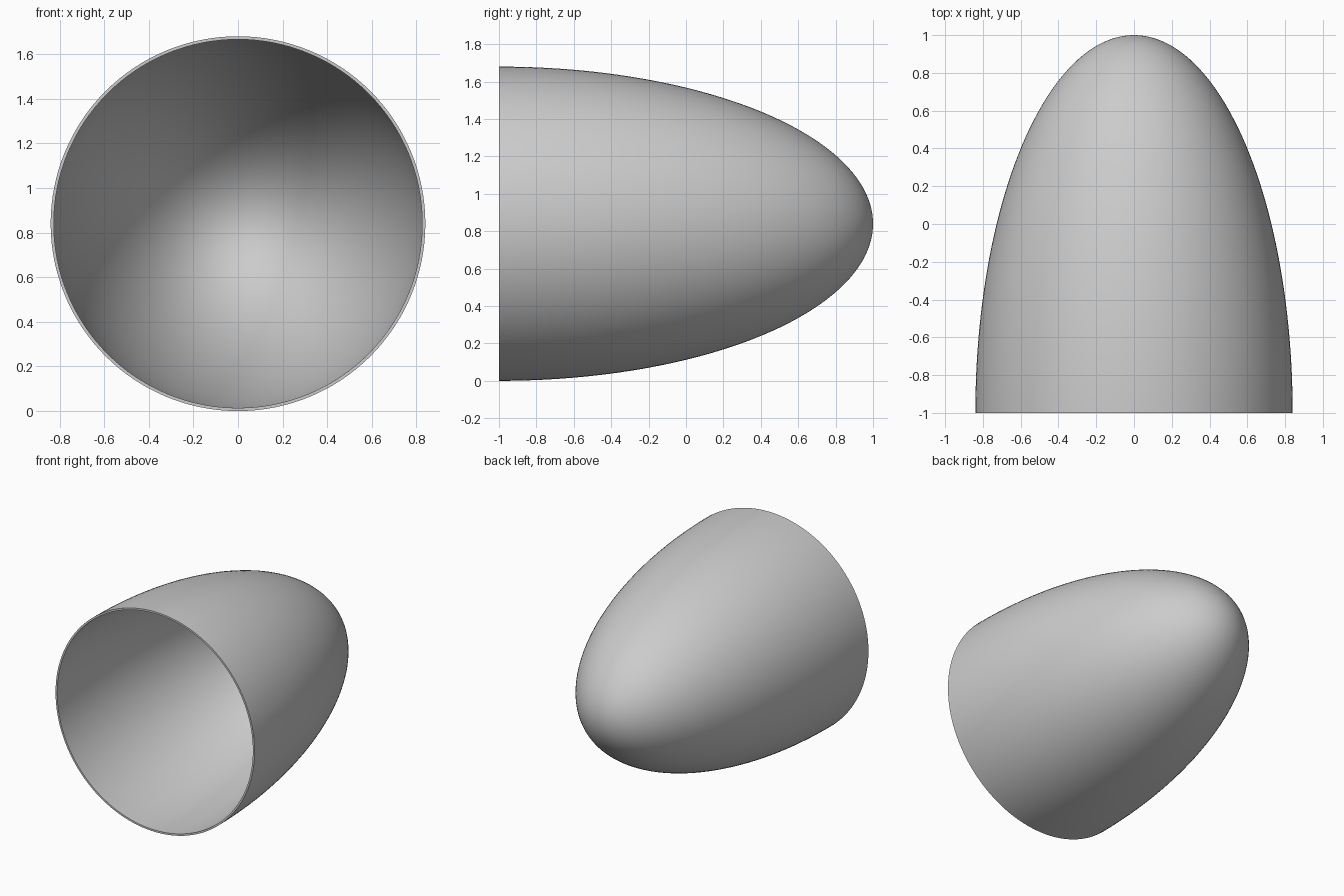
import bpy
import bmesh
import math
from mathutils import Vector

cube = bpy.data.objects.get("Cube")
if cube:
    bpy.data.objects.remove(cube, do_unlink=True)

RADIUS, LENGTH, WALL = 0.84, 2.0, 0.014
RINGS, SIDES = 48, 128


def material(name, rgb):
    mat = bpy.data.materials.new(name)
    mat.use_nodes = True
    mat.diffuse_color = (*rgb, 1)
    mat.node_tree.nodes["Principled BSDF"].inputs["Base Color"].default_value = (*rgb, 1)
    return mat


def elliptic_arc(radius, length):
    """Quarter ellipse from the open rim to the nose, in the x = 0 plane."""
    angles = [i / RINGS * math.pi / 2 for i in range(RINGS + 1)]
    return [Vector((0, -1 + length * math.sin(a), radius * math.cos(a))) for a in angles]


# Closed wall profile: outer arc to the nose, inner arc back to the rim
outer = elliptic_arc(RADIUS, LENGTH)
inner = elliptic_arc(RADIUS - WALL, LENGTH - WALL)

bm = bmesh.new()
rim = bm.edges.new([bm.verts.new(outer[0]), bm.verts.new(inner[0])])
for arc, start in ((outer, rim.verts[0]), (inner, rim.verts[1])):
    previous = start
    for point in arc[1:]:
        vert = bm.verts.new(point)
        bm.edges.new((previous, vert))
        previous = vert

# Revolve around the long axis and weld the seam and poles
bmesh.ops.spin(bm, geom=bm.verts[:] + bm.edges[:], cent=(0, 0, 0), axis=(0, 1, 0),
               angle=math.tau, steps=SIDES, use_duplicate=False)
bmesh.ops.remove_doubles(bm, verts=bm.verts[:], dist=0.0005)
bmesh.ops.recalc_face_normals(bm, faces=bm.faces[:])

mesh = bpy.data.meshes.new("hollow_shell")
bm.to_mesh(mesh)
bm.free()

# Hollow shell, lying on its side with the opening to the front
shell = bpy.data.objects.new("hollow_shell", mesh)
shell.location.z = RADIUS
bpy.context.collection.objects.link(shell)
mesh.materials.append(material("light_grey", (0.6, 0.6, 0.6)))

bpy.context.view_layer.objects.active = shell
shell.select_set(True)
bpy.ops.object.shade_smooth_by_angle(angle=math.radians(40))
